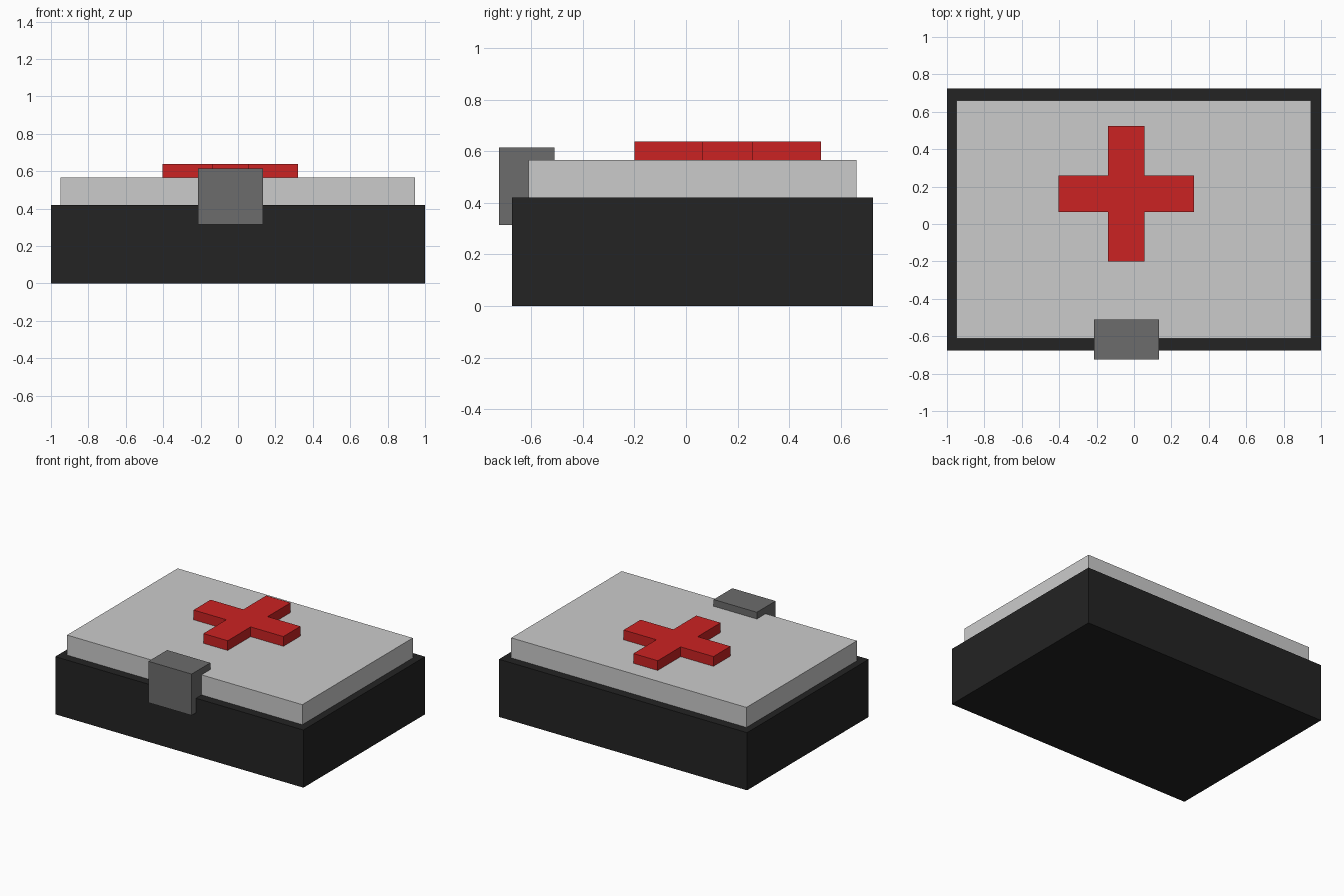
import bpy, bmesh

if "Cube" in bpy.data.objects:
    bpy.data.objects.remove(bpy.data.objects["Cube"])


def material(name, rgb):
    m = bpy.data.materials.new(name)
    m.diffuse_color = (*rgb, 1.0)
    m.use_nodes = True
    m.node_tree.nodes["Principled BSDF"].inputs["Base Color"].default_value = m.diffuse_color
    return m


def prism(name, outline, z0, z1, mat):
    """Extrude a flat outline from z0 up to z1."""
    bm = bmesh.new()
    face = bm.faces.new([bm.verts.new((x, y, z0)) for x, y in outline])
    ext = bmesh.ops.extrude_face_region(bm, geom=[face], use_keep_orig=True)
    top = [g for g in ext["geom"] if isinstance(g, bmesh.types.BMVert)]
    bmesh.ops.translate(bm, verts=top, vec=(0, 0, z1 - z0))
    bmesh.ops.recalc_face_normals(bm, faces=bm.faces[:])
    mesh = bpy.data.meshes.new(name)
    bm.to_mesh(mesh)
    bm.free()
    mesh.materials.append(mat)
    obj = bpy.data.objects.new(name, mesh)
    bpy.context.collection.objects.link(obj)
    return obj


def rect(x0, x1, y0, y1):
    return [(x0, y0), (x1, y0), (x1, y1), (x0, y1)]


black = material("black", (0.017, 0.017, 0.017))
light_grey = material("light grey", (0.6, 0.6, 0.6))
mid_grey = material("mid grey", (0.15, 0.15, 0.15))
red = material("red", (0.6, 0.016, 0.016))

# Case body and lid
prism("case_body", rect(-1, 1, -0.675, 0.725), 0, 0.42, black)
prism("lid", rect(-0.95, 0.946, -0.611, 0.661), 0.42, 0.566, light_grey)

# Front latch overlapping body and lid
prism("latch", rect(-0.214, 0.134, -0.725, -0.51), 0.314, 0.615, mid_grey)

# Raised cross on the lid
cx, cy, arm, half = -0.041, 0.162, 0.362, 0.098
corner = [(arm, -half), (arm, half), (half, half)]
cross = []
for _ in range(4):
    cross += [(cx + x, cy + y) for x, y in corner]
    corner = [(-y, x) for x, y in corner]  # quarter turn
prism("cross", cross, 0.566, 0.637, red)
